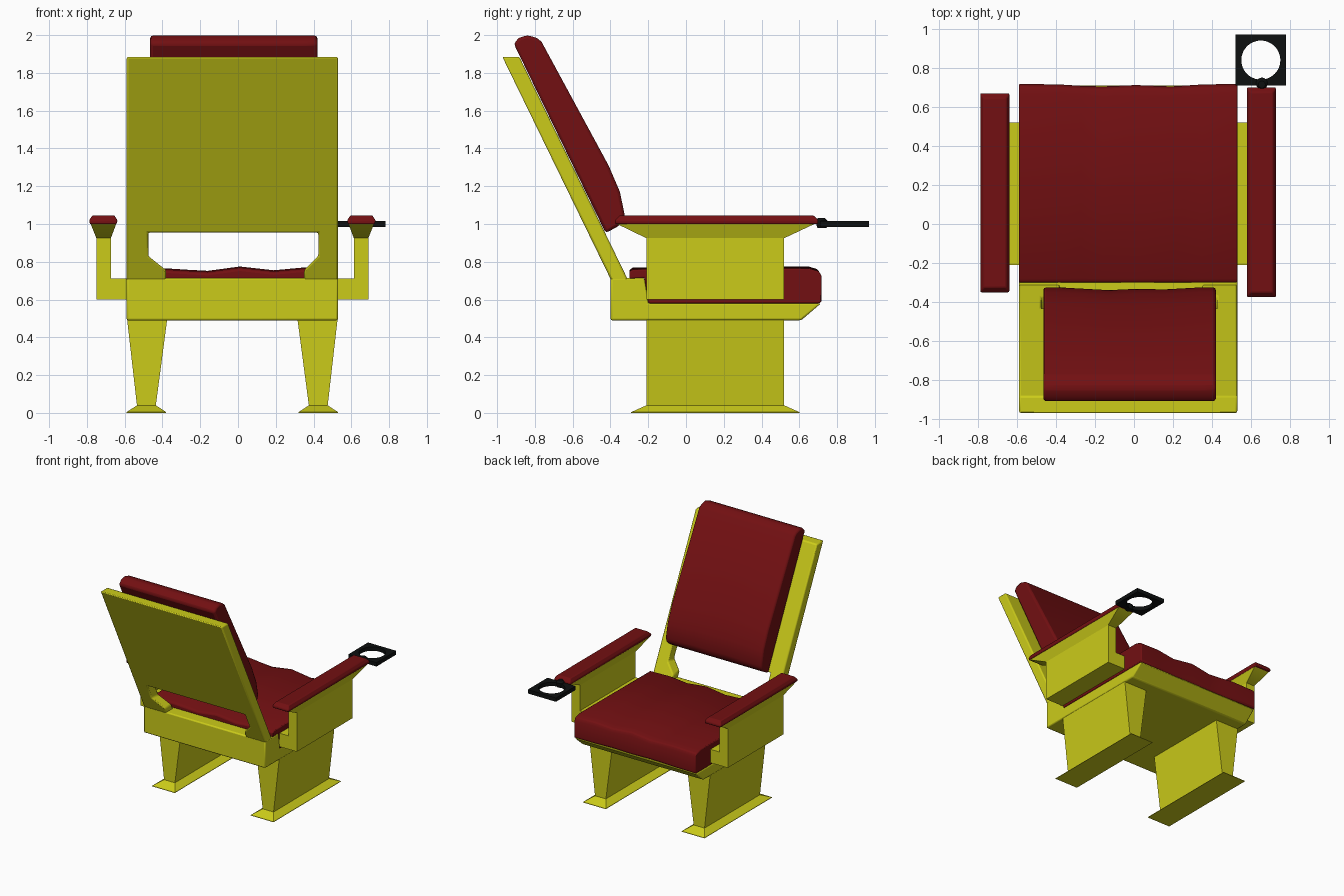
import bpy, bmesh, math

if "Cube" in bpy.data.objects:
    bpy.data.objects.remove(bpy.data.objects["Cube"])

CX = -0.03  # symmetry plane of the chair


def material(name, rgb):
    m = bpy.data.materials.new(name)
    m.diffuse_color = (*rgb, 1)
    m.use_nodes = True
    m.node_tree.nodes["Principled BSDF"].inputs["Base Color"].default_value = m.diffuse_color
    return m


YELLOW = material("yellow", (0.60, 0.60, 0.01))
RED = material("red", (0.17, 0.005, 0.006))
BLACK = material("black", (0.004, 0.005, 0.005))


def skin(name, rings, mat, bevel=0.0, segments=2, closed=False):
    """Join matching rings of points into a solid; cap the ends unless closed."""
    bm = bmesh.new()
    vs = [[bm.verts.new(p) for p in r] for r in rings]
    n = len(rings[0])
    pairs = list(zip(vs, vs[1:])) + ([(vs[-1], vs[0])] if closed else [])
    for a, b in pairs:
        for i in range(n):
            j = (i + 1) % n
            bm.faces.new((a[i], a[j], b[j], b[i]))
    if not closed:
        bm.faces.new(vs[0])
        bm.faces.new(vs[-1])
    bmesh.ops.recalc_face_normals(bm, faces=bm.faces)
    me = bpy.data.meshes.new(name)
    bm.to_mesh(me)
    bm.free()
    me.materials.append(mat)
    ob = bpy.data.objects.new(name, me)
    bpy.context.collection.objects.link(ob)
    if bevel:
        mod = ob.modifiers.new("bevel", 'BEVEL')
        mod.width, mod.segments = bevel, segments
        mod.limit_method, mod.angle_limit = 'ANGLE', math.radians(35)
    bpy.ops.object.select_all(action='DESELECT')
    ob.select_set(True)
    bpy.context.view_layer.objects.active = ob
    bpy.ops.object.shade_smooth_by_angle(angle=math.radians(35))
    return ob


def rect(x0, x1, y0, y1, z):
    return [(x0, y0, z), (x1, y0, z), (x1, y1, z), (x0, y1, z)]


# Seat frame: side profile stretched across the width
frame = [(-0.40, 0.49), (0.61, 0.49), (0.715, 0.58), (-0.20, 0.58),
         (-0.22, 0.715), (-0.40, 0.715)]
skin("seat_frame", [[(x, y, z) for y, z in frame] for x in (-0.59, 0.53)], YELLOW, 0.01)

# Backrest panel: notched outline, sheared backwards
panel = [(-0.59, 0.70), (-0.59, 1.885), (0.53, 1.885), (0.53, 0.70), (0.35, 0.70),
         (0.35, 0.755), (0.425, 0.83), (0.425, 0.955), (-0.475, 0.955),
         (-0.475, 0.83), (-0.38, 0.755), (-0.38, 0.70)]
skin("backrest_panel",
     [[(x, y - 0.487 * (z - 0.71), z) for x, z in panel] for y in (-0.40, -0.31)],
     YELLOW, 0.01)

# Seat cushion: profile repeated across x with a wavy top
waves = [(-0.59, 0.755, 0.718), (-0.38, 0.76, 0.715), (-0.27, 0.753, 0.708),
         (-0.16, 0.747, 0.705), (0.01, 0.77, 0.712), (0.19, 0.75, 0.705),
         (0.35, 0.765, 0.715), (0.53, 0.76, 0.718)]
skin("seat_cushion",
     [[(x, -0.30, 0.71), (x, -0.30, z - 0.012), (x, -0.28, z), (x, 0.65, z + 0.005),
       (x, f - 0.015, z - 0.01), (x, f, z - 0.035), (x, f, 0.59), (x, f - 0.01, 0.58),
       (x, -0.20, 0.58), (x, -0.22, 0.715)] for x, z, f in waves], RED, 0.01)

# Back cushion: reclined profile with slight waves in the lower lip
lips = [(-0.465, 0.0), (-0.38, 0.0), (-0.13, 0.014), (0.0, 0.008), (0.16, 0.010),
        (0.34, 0.0), (0.42, 0.0)]
skin("back_cushion",
     [[(x, -0.425, 0.952), (x, -0.365, 0.985), (x, -0.335 - d, 1.01), (x, -0.325 - d, 1.05),
       (x, -0.35 - d, 1.17), (x, -0.41, 1.31), (x, -0.765, 1.965), (x, -0.79, 1.985),
       (x, -0.84, 2.0), (x, -0.885, 1.985), (x, -0.912, 1.955)] for x, d in lips],
     RED, 0.015)

# Paired legs, arm brackets and arm pads
for side, s in (("left", -1), ("right", 1)):
    def X(d):
        return CX + s * d

    skin(side + "_leg", [rect(X(0.35), X(0.56), -0.29, 0.60, 0.0),
                         rect(X(0.35), X(0.56), -0.29, 0.60, 0.004),
                         rect(X(0.405), X(0.505), -0.21, 0.52, 0.04),
                         rect(X(0.345), X(0.557), -0.21, 0.52, 0.495)], YELLOW)

    bracket = [(0.54, 0.60), (0.72, 0.60), (0.72, 0.93), (0.643, 0.93),
               (0.643, 0.712), (0.54, 0.712)]
    skin(side + "_arm_bracket",
         [[(X(d), y, z) for d, z in bracket] for y in (-0.21, 0.52)], YELLOW)

    y0, y1 = (-0.375, 0.70) if s > 0 else (-0.35, 0.67)
    skin(side + "_arm_flare", [rect(X(0.643), X(0.72), -0.21, 0.52, 0.925),
                               rect(X(0.615), X(0.75), y0 + 0.01, y1 - 0.02, 1.0)], YELLOW)
    skin(side + "_arm_pad", [rect(X(0.612), X(0.755), y0, y1, 1.0),
                             rect(X(0.608), X(0.758), y0, y1, 1.02),
                             rect(X(0.625), X(0.741), y0 + 0.025, y1 - 0.025, 1.046)],
         RED, 0.006)

# Cup holder: square plate with a round hole
N = 48
angles = [2 * math.pi * i / N for i in range(N)]


def ring(cx, cy, r, z, square=False):
    pts = []
    for a in angles:
        c, sn = math.cos(a), math.sin(a)
        k = r / max(abs(c), abs(sn)) if square else r
        pts.append((cx + k * c, cy + k * sn, z))
    return pts


hx, hy, lo, hi = 0.65, 0.84, 0.983, 1.015
skin("cup_holder", [ring(hx, hy, 0.13, lo, True), ring(hx, hy, 0.13, hi, True),
                    ring(hx, hy, 0.10, hi), ring(hx, hy, 0.10, lo)], BLACK, closed=True)

# Hinge knob joining the cup holder to the right arm
skin("cup_holder_hinge", [ring(0.655, 0.72, 0.025, 0.98), ring(0.655, 0.72, 0.03, 0.995),
                          ring(0.655, 0.72, 0.03, 1.018), ring(0.655, 0.715, 0.018, 1.032)],
     BLACK)
